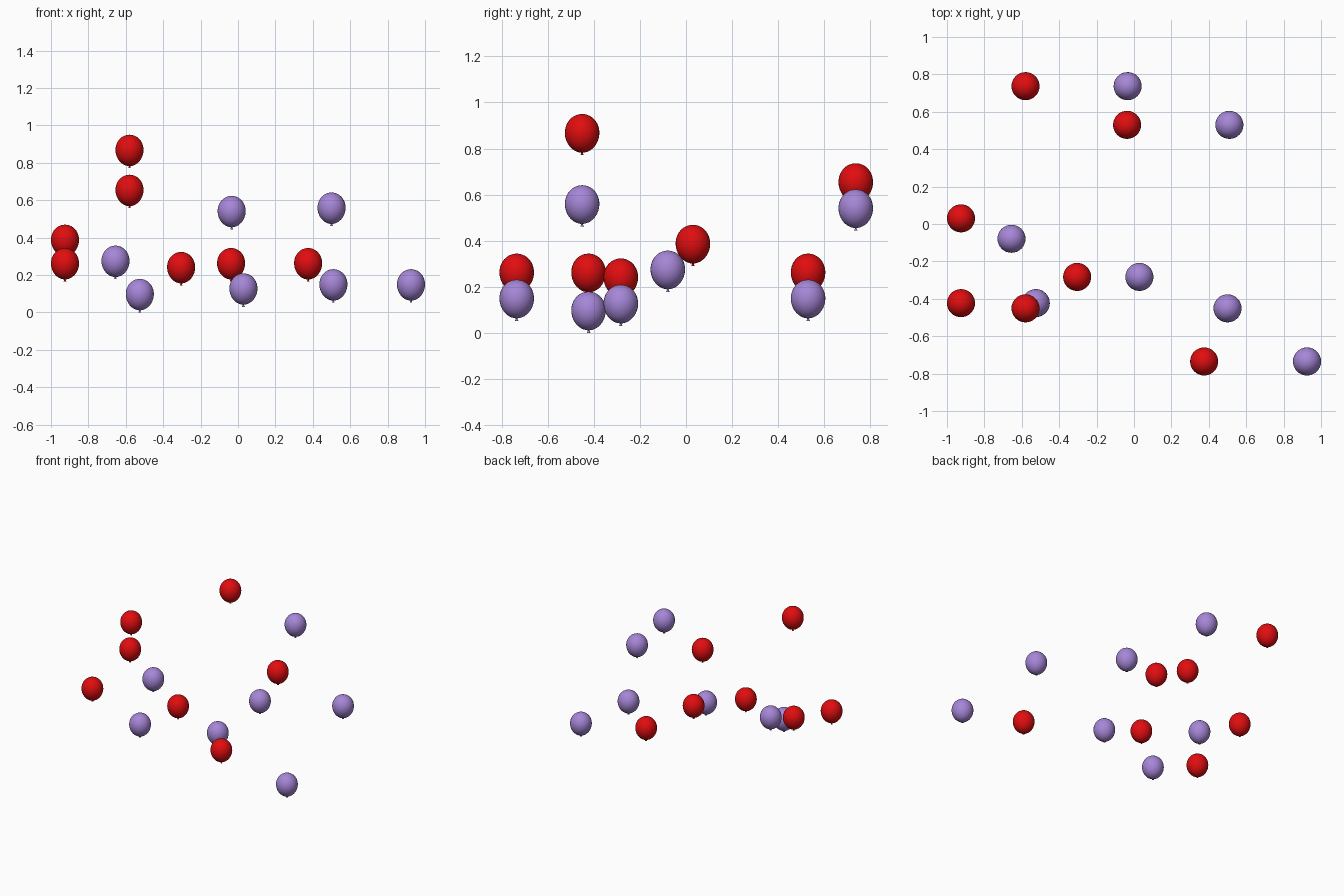
import bpy, bmesh, math

if "Cube" in bpy.data.objects:
    bpy.data.objects.remove(bpy.data.objects["Cube"])

RADIUS = 0.075
# (x, y, z of the balloon centre)
RED = [(-0.58, 0.737, 0.652), (-0.037, 0.53, 0.26), (-0.925, 0.03, 0.385),
       (-0.925, -0.423, 0.26), (-0.58, -0.451, 0.866), (-0.304, -0.283, 0.239),
       (0.375, -0.735, 0.26)]
PURPLE = [(-0.034, 0.737, 0.539), (0.51, 0.53, 0.147), (-0.655, -0.079, 0.273),
          (-0.525, -0.423, 0.095), (0.029, -0.283, 0.125), (0.5, -0.451, 0.557),
          (0.925, -0.735, 0.147)]


def material(name, color):
    m = bpy.data.materials.new(name)
    m.diffuse_color = (*color, 1)
    m.use_nodes = True
    m.node_tree.nodes["Principled BSDF"].inputs["Base Color"].default_value = m.diffuse_color
    return m


def balloon_mesh(name, mat, segs=32, rings=20):
    # Egg-shaped body, slightly narrower below, ending in a small flared knot
    profile = []
    for i in range(1, rings):
        a = math.pi * i / rings
        c = math.cos(a)
        r = RADIUS * math.sin(a) * (1 + 0.03 * c)
        profile.append((r, 0.084 * c))
    profile += [(0.004, -0.084), (0.004, -0.087), (0.0075, -0.095)]
    bm = bmesh.new()
    loops = [[bm.verts.new((r * math.cos(2 * math.pi * j / segs),
                            r * math.sin(2 * math.pi * j / segs), z))
              for j in range(segs)] for r, z in profile]
    top = bm.verts.new((0, 0, 0.084))
    for j in range(segs):
        k = (j + 1) % segs
        bm.faces.new((top, loops[0][j], loops[0][k]))
        for a, b in zip(loops, loops[1:]):
            bm.faces.new((a[j], b[j], b[k], a[k]))
    bm.faces.new(loops[-1][::-1])
    bmesh.ops.recalc_face_normals(bm, faces=bm.faces)
    for f in bm.faces:
        f.smooth = len(f.verts) < 5
    mesh = bpy.data.meshes.new(name)
    bm.to_mesh(mesh)
    bm.free()
    mesh.materials.append(mat)
    return mesh


# Floating balloons in two colours
for name, color, places in (("red", (0.75, 0.004, 0.005), RED),
                            ("purple", (0.38, 0.24, 0.68), PURPLE)):
    mesh = balloon_mesh(name + "_balloon", material(name, color))
    for i, p in enumerate(places):
        ob = bpy.data.objects.new(f"{name}_balloon_{i + 1}", mesh)
        ob.location = p
        bpy.context.collection.objects.link(ob)
